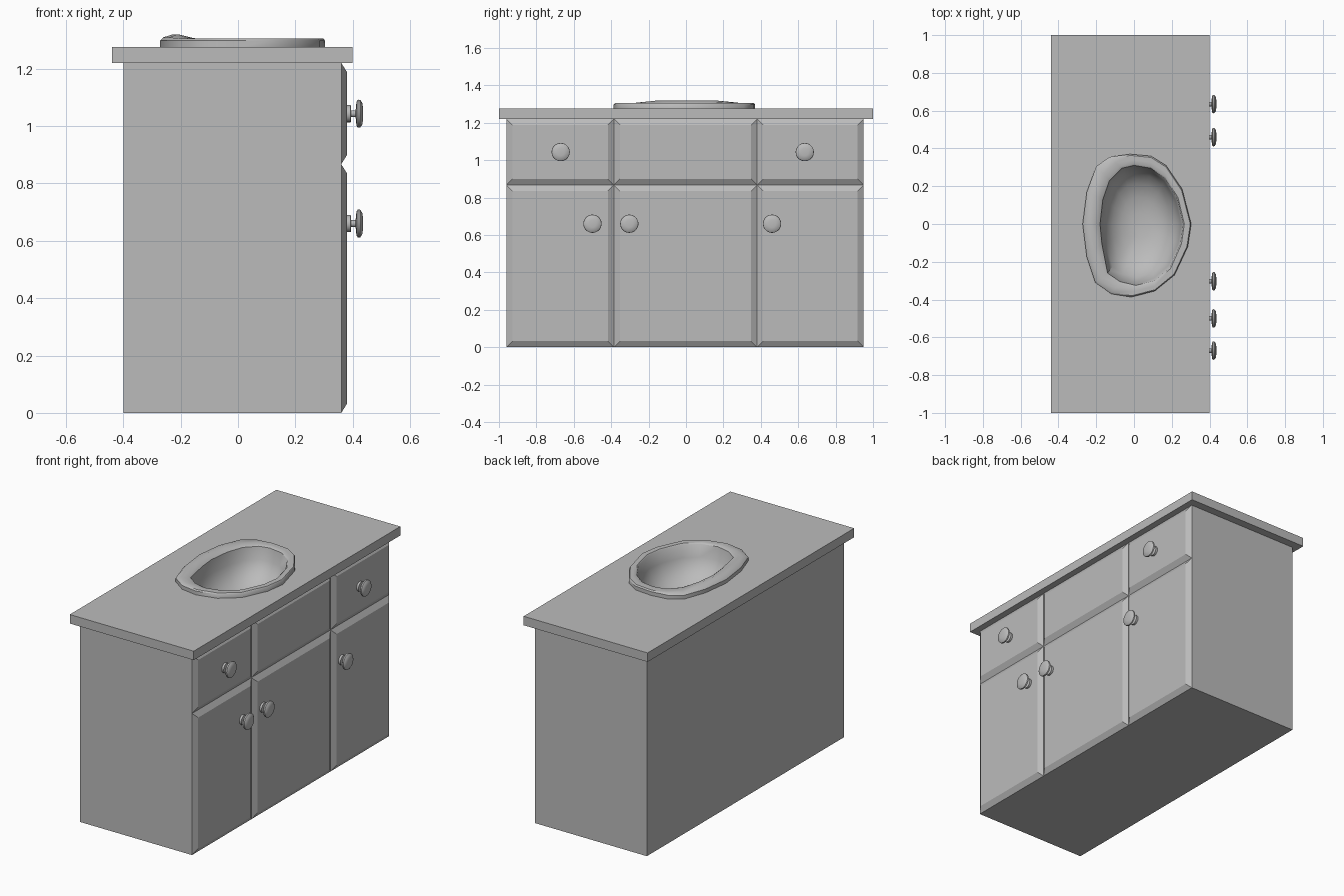
import bpy
import bmesh
import math

if "Cube" in bpy.data.objects:
    bpy.data.objects.remove(bpy.data.objects["Cube"], do_unlink=True)

grey = bpy.data.materials.new("plain grey")
grey.use_nodes = True
grey.diffuse_color = (0.5, 0.5, 0.5, 1)
grey.node_tree.nodes["Principled BSDF"].inputs["Base Color"].default_value = (0.5, 0.5, 0.5, 1)


def make_object(name, verts, faces, smooth=False):
    mesh = bpy.data.meshes.new(name)
    mesh.from_pydata(verts, [], faces)
    mesh.materials.append(grey)
    obj = bpy.data.objects.new(name, mesh)
    bpy.context.collection.objects.link(obj)
    bpy.ops.object.select_all(action='DESELECT')
    obj.select_set(True)
    bpy.context.view_layer.objects.active = obj
    if smooth:
        bpy.ops.object.shade_smooth_by_angle(angle=math.radians(40))
    return obj


def loft(rings, cap_first=False, cap_last=True):
    """Join equal rings of points, listed clockwise as seen from their last end."""
    n = len(rings[0])
    verts = [p for ring in rings for p in ring]
    faces = []
    for r in range(len(rings) - 1):
        a, b = r * n, (r + 1) * n
        for i in range(n):
            j = (i + 1) % n
            faces.append((b + i, b + j, a + j, a + i))
    if cap_first:
        faces.append(tuple(range(n)))
    if cap_last:
        faces.append(tuple(reversed(range(len(verts) - n, len(verts)))))
    return verts, faces


def rectangle(x0, x1, y0, y1, z):
    return [(x0, y0, z), (x0, y1, z), (x1, y1, z), (x1, y0, z)]


def box(name, x0, x1, y0, y1, z0, z1, lid=True):
    rings = [rectangle(x0, x1, y0, y1, z) for z in (z0, z1)]
    return make_object(name, *loft(rings, True, lid))


# Cabinet body, open beneath the countertop so the bowl can hang inside
FRONT, BACK = 0.36, -0.40
box("cabinet_body", BACK, FRONT, -0.96, 0.95, 0, 1.22, lid=False)


# Bevelled door and drawer fronts
def front_panel(name, y0, y1, z0, z1, bevel=0.032, depth=0.02):
    rings = []
    for x, b in ((FRONT, 0), (FRONT + depth, bevel)):
        rings.append([(x, y0 + b, z0 + b), (x, y0 + b, z1 - b),
                      (x, y1 - b, z1 - b), (x, y1 - b, z0 + b)])
    make_object(name, *loft(rings))


columns = {"left": (-0.96, -0.385), "middle": (-0.385, 0.38), "right": (0.38, 0.95)}
for side, (y0, y1) in columns.items():
    front_panel(side + "_door", y0, y1, 0, 0.867)
    front_panel(side + "_drawer", y0, y1, 0.867, 1.22)


# Turned knobs: (offset from panel, radius)
knob_profile = [(0, 0.03), (0.013, 0.03), (0.014, 0.012), (0.03, 0.012),
                (0.033, 0.042), (0.038, 0.049), (0.046, 0.048),
                (0.053, 0.038), (0.056, 0.02)]


def knob(name, y, z, sides=20):
    rings = []
    for offset, radius in knob_profile:
        rings.append([(FRONT + 0.02 + offset,
                       y + radius * math.sin(math.tau * i / sides),
                       z + radius * math.cos(math.tau * i / sides))
                      for i in range(sides)])
    make_object(name, *loft(rings), smooth=True)


for name, y in (("left_drawer_knob", -0.67), ("right_drawer_knob", 0.635)):
    knob(name, y, 1.043)
for name, y in (("left_door_knob", -0.5), ("middle_door_knob", -0.303), ("right_door_knob", 0.46)):
    knob(name, y, 0.66)

# Sink outlines, clockwise from the far end
outer = [(-.02, .37), (.09, .36), (.17, .31), (.255, .185), (.303, 0), (.285, -.12),
         (.215, -.27), (.11, -.355), (-.015, -.387), (-.12, -.37), (-.205, -.31),
         (-.25, -.175), (-.272, 0), (-.25, .17), (-.2, .305), (-.13, .355)]
inner = [(0, .31), (.09, .295), (.165, .24), (.23, .13), (.26, 0), (.245, -.105),
         (.19, -.23), (.11, -.3), (.01, -.325), (-.075, -.305), (-.14, -.26),
         (-.17, -.105), (-.18, 0), (-.165, .13), (-.13, .23), (-.065, .295)]


def rim_ring(t, z, lift=0):
    """Ring between outer (t=0) and inner (t=1) outline, raised along the back."""
    ring = []
    for (ax, ay), (bx, by) in zip(outer, inner):
        raised = lift if ax < -0.24 else 0
        ring.append((ax + (bx - ax) * t, ay + (by - ay) * t, z + raised))
    return ring


def bowl_ring(scale, z):
    cx, cy = 0.04, -0.01
    return [(cx + (x - cx) * scale, cy + (y - cy) * scale, z) for x, y in inner]


# Sink: rolled rim, then the hollow bowl
TOP = 1.275
sink = [rim_ring(0, TOP - 0.005), rim_ring(0, TOP + 0.023), rim_ring(0.12, TOP + 0.03, 0.004),
        rim_ring(0.5, TOP + 0.03, 0.015), rim_ring(0.85, TOP + 0.03, 0.004), rim_ring(1, TOP + 0.024)]
for scale, drop in ((0.95, 0.05), (0.86, 0.1), (0.7, 0.145), (0.48, 0.175), (0.22, 0.19)):
    sink.append(bowl_ring(scale, TOP - drop))
make_object("sink", *loft(sink), smooth=True)

# Countertop with an opening for the bowl
countertop = box("countertop", -0.44, 0.40, -1, 1, 1.22, TOP)
cutter = make_object("bowl_cutter", *loft([rim_ring(0.5, 1.1), rim_ring(0.5, 1.4)], True))
cutter.hide_render = True
opening = countertop.modifiers.new("bowl_opening", 'BOOLEAN')
opening.operation = 'DIFFERENCE'
opening.solver = 'EXACT'
opening.object = cutter
bpy.ops.object.select_all(action='DESELECT')
countertop.select_set(True)
bpy.context.view_layer.objects.active = countertop
bpy.ops.object.modifier_apply(modifier=opening.name)
bpy.data.objects.remove(cutter, do_unlink=True)
